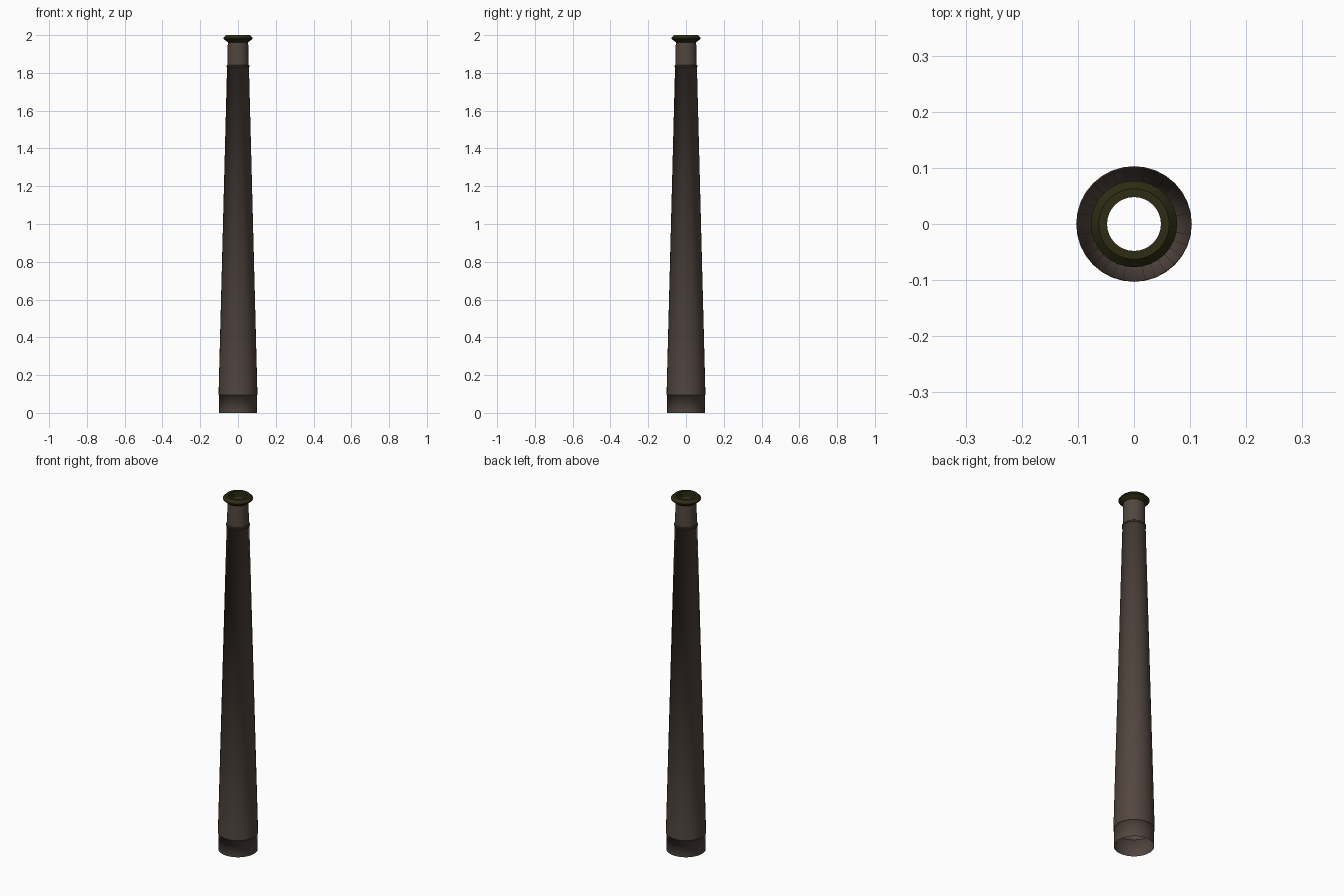
import bpy
import bmesh
from math import cos, sin, tau

SIDES = 32

cube = bpy.data.objects.get("Cube")
if cube:
    bpy.data.objects.remove(cube, do_unlink=True)


def material(name, rgb):
    mat = bpy.data.materials.new(name)
    mat.use_nodes = True
    mat.diffuse_color = (*rgb, 1)
    mat.node_tree.nodes["Principled BSDF"].inputs["Base Color"].default_value = (*rgb, 1)
    return mat


def lathe(name, profile, mat, sharp=False):
    """Turn a (radius, height) profile, listed upward on the outside, about z."""
    bm = bmesh.new()
    rings = [[bm.verts.new((r * cos(tau * i / SIDES), r * sin(tau * i / SIDES), z))
              for i in range(SIDES)] for r, z in profile]
    for low, high in zip(rings, rings[1:]):
        for i in range(SIDES):
            j = (i + 1) % SIDES
            face = bm.faces.new((low[i], low[j], high[j], high[i]))
            face.smooth = True
    mesh = bpy.data.meshes.new(name)
    bm.to_mesh(mesh)
    bm.free()
    mesh.materials.append(mat)
    obj = bpy.data.objects.new(name, mesh)
    bpy.context.collection.objects.link(obj)
    if sharp:
        bpy.ops.object.select_all(action="DESELECT")
        obj.select_set(True)
        bpy.context.view_layer.objects.active = obj
        bpy.ops.object.shade_smooth_by_angle(angle=0.5)
    return obj


brick = material("brown brick", (0.084, 0.061, 0.050))
moss = material("dark olive metal", (0.025, 0.025, 0.007))
dark = material("dark brown band", (0.035, 0.030, 0.018))

# Open base, tucked under the lip of the shaft
lathe("base", [(0.101, 0), (0.101, 0.095), (0.103, 0.095)], brick)

# Long tapering shaft, ending under the collar
lathe("shaft", [(0.103, 0.095), (0.058, 1.83), (0.0605, 1.83)], brick)

# Thin collar and the neck above it
lathe("collar", [(0.0605, 1.83), (0.0605, 1.838), (0.056, 1.842)], dark, True)
lathe("neck", [(0.056, 1.842), (0.054, 1.965)], brick)

# Flared cap with an open mouth
lathe("cap", [(0.054, 1.962), (0.077, 1.98), (0.077, 1.985), (0.063, 2.0),
              (0.048, 2.0), (0.048, 1.965)], moss, True)
